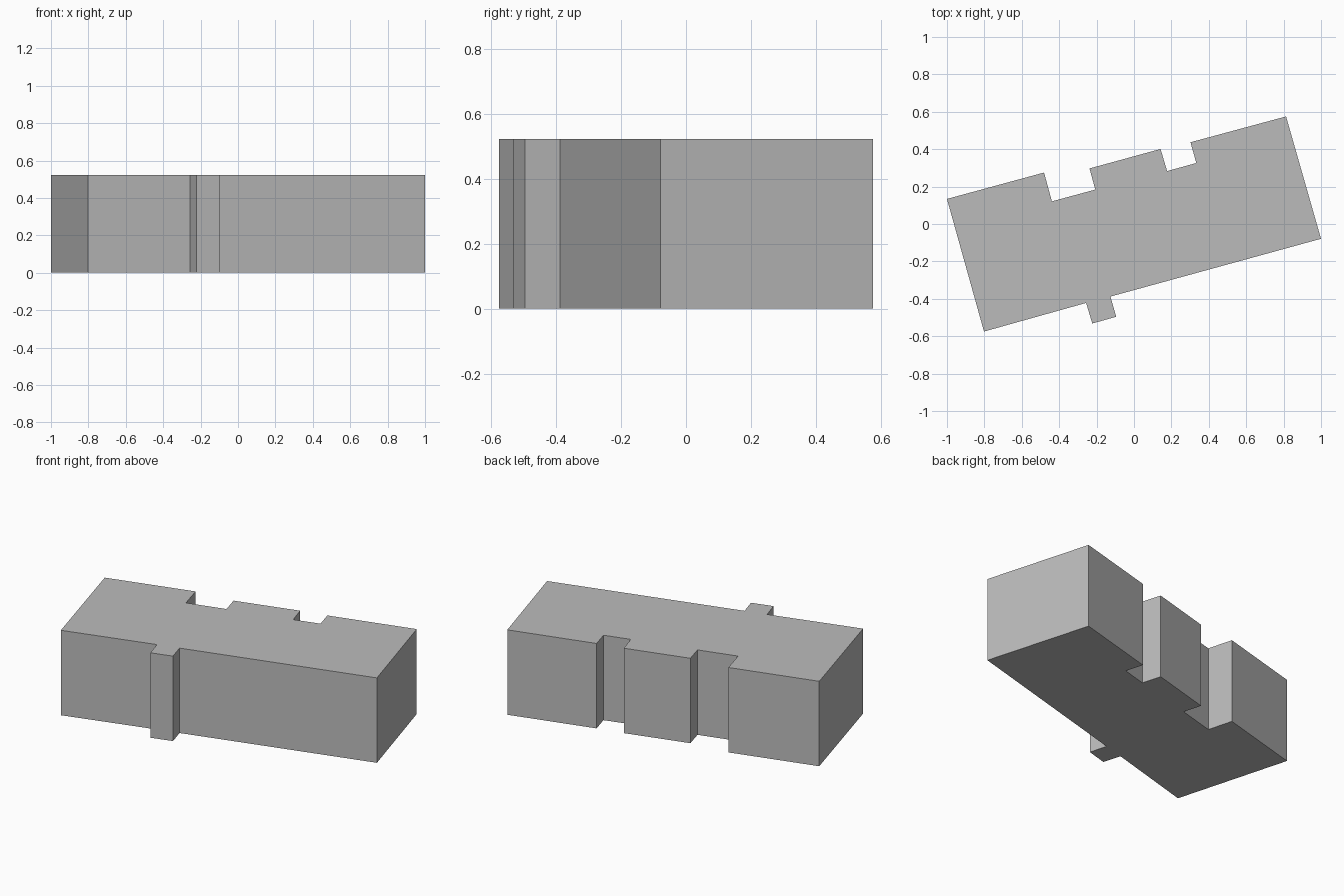
import bpy
import bmesh

cube = bpy.data.objects.get("Cube")
if cube:
    bpy.data.objects.remove(cube, do_unlink=True)

HEIGHT = 0.522

# Footprint, anticlockwise from the front right corner
FRONT = [(-0.802, -0.575), (-0.256, -0.422), (-0.223, -0.532),
         (-0.095, -0.496), (-0.126, -0.388), (1.0, -0.079)]
BACK = [(0.813, 0.575), (0.302, 0.437), (0.333, 0.326), (0.177, 0.283),
        (0.142, 0.401), (-0.238, 0.297), (-0.207, 0.184), (-0.439, 0.121),
        (-0.481, 0.275), (-1.0, 0.134)]

# Plain grey finish
grey = bpy.data.materials.new("light_grey")
grey.use_nodes = True
color = (0.5, 0.5, 0.5, 1)
grey.diffuse_color = color
grey.node_tree.nodes["Principled BSDF"].inputs["Base Color"].default_value = color

# Building block: footprint extruded straight up
bm = bmesh.new()
base = bm.faces.new([bm.verts.new((x, y, 0)) for x, y in FRONT + BACK])
top = bmesh.ops.extrude_face_region(bm, geom=[base], use_keep_orig=True)["geom"]
bmesh.ops.translate(bm, vec=(0, 0, HEIGHT),
                    verts=[v for v in top if isinstance(v, bmesh.types.BMVert)])
bmesh.ops.recalc_face_normals(bm, faces=bm.faces)

mesh = bpy.data.meshes.new("building_block")
bm.to_mesh(mesh)
bm.free()
mesh.materials.append(grey)
bpy.context.collection.objects.link(bpy.data.objects.new("building_block", mesh))
